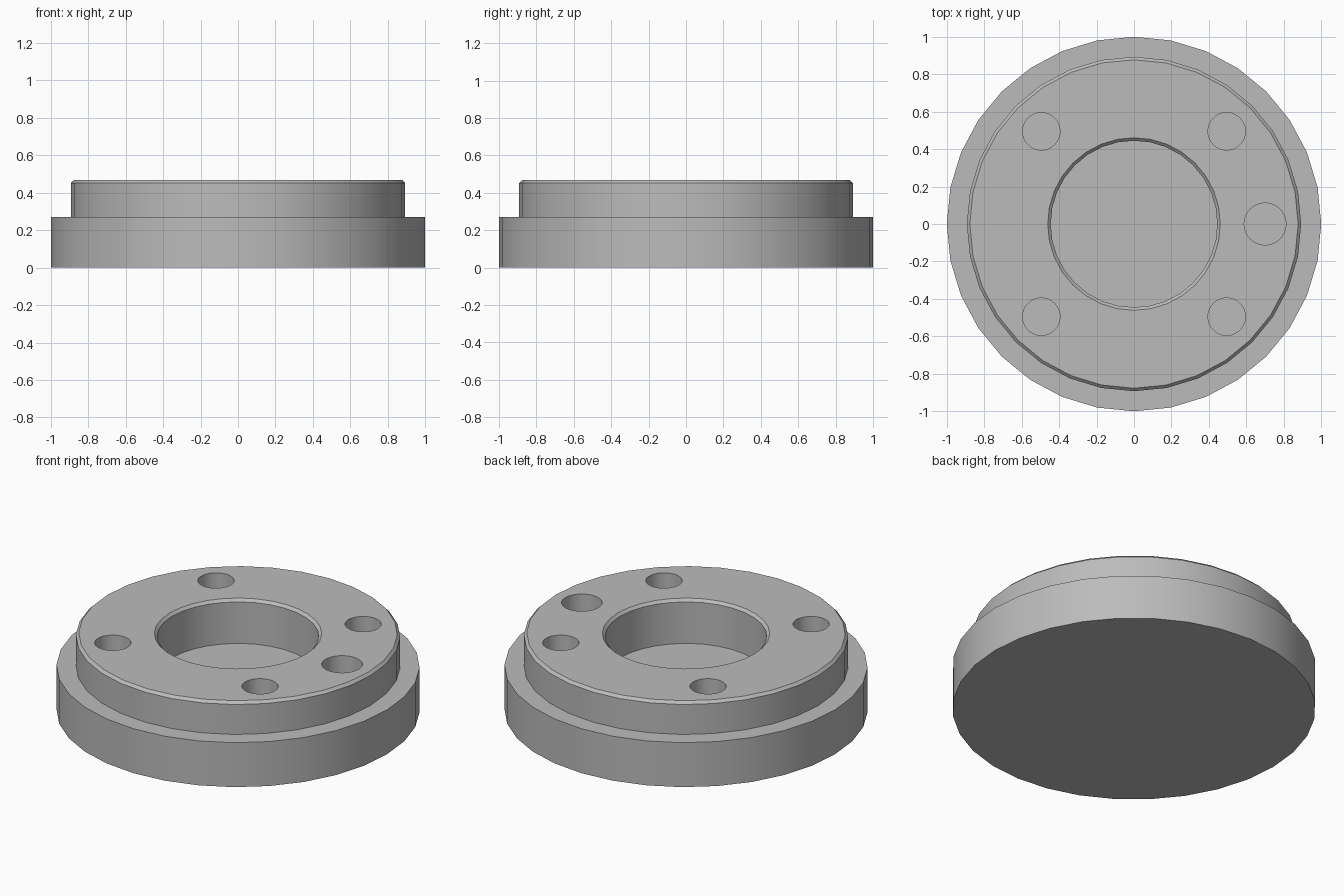
import bpy, bmesh, math

cube = bpy.data.objects.get("Cube")
if cube:
    bpy.data.objects.remove(cube, do_unlink=True)

# Single plain grey metal
grey = bpy.data.materials.new("grey metal")
grey.use_nodes = True
grey.diffuse_color = (0.5, 0.5, 0.5, 1)
grey.node_tree.nodes["Principled BSDF"].inputs["Base Color"].default_value = (0.5, 0.5, 0.5, 1)

HEIGHT, FLOOR, CHAMFER = 0.468, 0.2, 0.016


def lathe(name, profile, segments):
    """Solid of revolution from (radius, z) points, listed bottom to top, with flat caps."""
    bm = bmesh.new()
    rings = []
    for radius, z in profile:
        angles = [2 * math.pi * i / segments for i in range(segments)]
        rings.append([bm.verts.new((radius * math.cos(a), radius * math.sin(a), z)) for a in angles])
    for low, high in zip(rings, rings[1:]):
        for i in range(segments):
            j = (i + 1) % segments
            bm.faces.new((low[i], low[j], high[j], high[i]))
    bm.faces.new(rings[0][::-1])
    bm.faces.new(rings[-1])
    mesh = bpy.data.meshes.new(name)
    bm.to_mesh(mesh)
    bm.free()
    mesh.materials.append(grey)
    obj = bpy.data.objects.new(name, mesh)
    bpy.context.collection.objects.link(obj)
    return obj


def cut(body, cutter):
    """Subtract the cutter from the body, then discard it."""
    cutter.hide_render = True
    mod = body.modifiers.new(cutter.name, "BOOLEAN")
    mod.operation, mod.solver, mod.object = "DIFFERENCE", "EXACT", cutter
    bpy.context.view_layer.objects.active = body
    bpy.ops.object.modifier_apply(modifier=mod.name)
    bpy.data.objects.remove(cutter, do_unlink=True)


# Stepped flange body with a chamfered upper rim
flange = lathe("flange_body", [(1, 0), (1, 0.27), (0.893, 0.27),
                               (0.893, HEIGHT - CHAMFER), (0.893 - CHAMFER, HEIGHT)], 32)

# Central blind bore with a chamfered mouth
cut(flange, lathe("bore_cutter", [(0.445, FLOOR), (0.445, HEIGHT - CHAMFER),
                                  (0.461, HEIGHT), (0.461, HEIGHT + 0.1)], 32))

# Four bolt holes and one larger locating hole on the same circle
holes = [(0.1, math.radians(a)) for a in (45, 135, 225, 315)] + [(0.112, 0)]
for radius, angle in holes:
    hole = lathe("hole_cutter", [(radius, FLOOR), (radius, HEIGHT + 0.1)], 32)
    hole.location = (0.7 * math.cos(angle), 0.7 * math.sin(angle), 0)
    bpy.context.view_layer.update()
    cut(flange, hole)

# Smooth walls, sharp edges
bpy.ops.object.select_all(action="DESELECT")
flange.select_set(True)
bpy.context.view_layer.objects.active = flange
bpy.ops.object.shade_smooth_by_angle(angle=math.radians(30))
